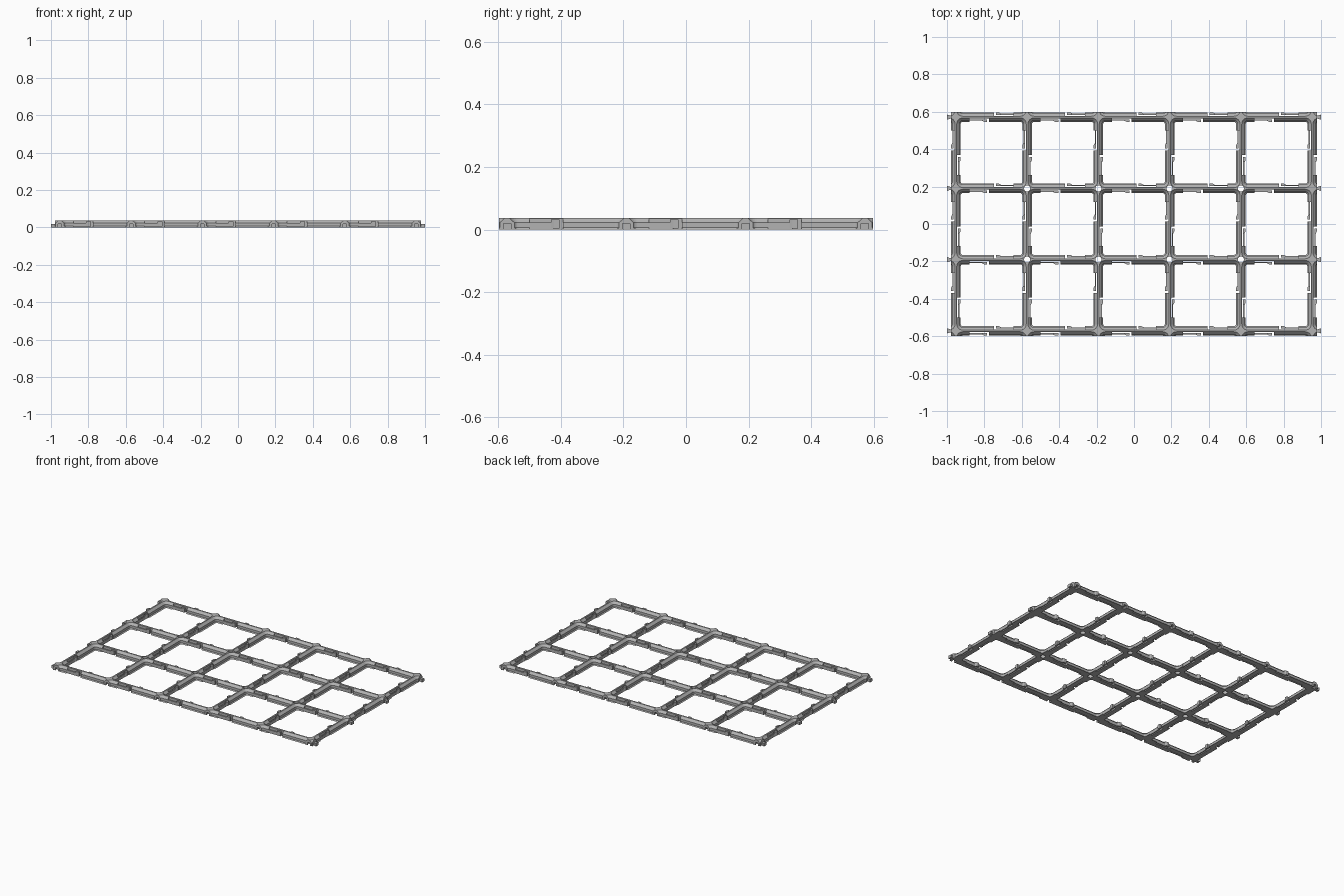
import bpy, bmesh
from math import pi, cos, sin, radians
from mathutils import Matrix, Vector

cube = bpy.data.objects.get("Cube")
if cube:
    bpy.data.objects.remove(cube)

PITCH, COLS, ROWS = 0.381, 5, 3
HEIGHT, FLANGE, CORNER = 0.0375, 0.0258, 0.0362
HALF_X, HALF_Y = PITCH * COLS / 2, PITCH * ROWS / 2
# Rail cross-section: (height, half width)
PROFILE = [(0, FLANGE), (0.0063, 0.0195), (0.0226, 0.0195), (HEIGHT, 0.0045)]
ARC = 6

grey = bpy.data.materials.new("plain grey")
grey.use_nodes = True
grey.diffuse_color = (0.45, 0.45, 0.45, 1)
grey.node_tree.nodes["Principled BSDF"].inputs["Base Color"].default_value = (0.45, 0.45, 0.45, 1)


def make_object(name, bm):
    bmesh.ops.recalc_face_normals(bm, faces=bm.faces[:])
    mesh = bpy.data.meshes.new(name)
    bm.to_mesh(mesh)
    bm.free()
    mesh.materials.append(grey)
    obj = bpy.data.objects.new(name, mesh)
    bpy.context.collection.objects.link(obj)
    return obj


def prism(bm, frame, outline, z0, z1):
    """Extrude a flat outline between two heights."""
    low = [bm.verts.new(frame @ Vector((x, y, z0))) for x, y in outline]
    high = [bm.verts.new(frame @ Vector((x, y, z1))) for x, y in outline]
    bm.faces.new(low[::-1])
    bm.faces.new(high)
    n = len(outline)
    for i in range(n):
        j = (i + 1) % n
        bm.faces.new((low[i], low[j], high[j], high[i]))


def box(bm, frame, x0, x1, y0, y1, z0, z1):
    prism(bm, frame, [(x0, y0), (x1, y0), (x1, y1), (x0, y1)], z0, z1)


def add_cell(bm, cx, cy):
    """One square tile with a stepped, rounded opening through it."""
    signs = [(1, 1), (-1, 1), (-1, -1), (1, -1)]
    loops = []
    for z, inset in PROFILE:
        radius = CORNER - inset
        centre = PITCH / 2 - CORNER
        loop = []
        for k, (sx, sy) in enumerate(signs):
            for s in range(ARC + 1):
                a = (k + s / ARC) * pi / 2
                loop.append(bm.verts.new((cx + sx * centre + radius * cos(a),
                                          cy + sy * centre + radius * sin(a), z)))
        loops.append(loop)
    n = len(loops[0])
    for a, b in zip(loops, loops[1:]):
        for i in range(n):
            j = (i + 1) % n
            bm.faces.new((a[i], a[j], b[j], b[i]))
    # Flat top and underside between the opening and the tile border
    for loop, z in ((loops[0], 0), (loops[-1], HEIGHT)):
        border = [bm.verts.new((cx + sx * PITCH / 2, cy + sy * PITCH / 2, z)) for sx, sy in signs]
        for k in range(4):
            first = k * (ARC + 1)
            for s in range(ARC):
                bm.faces.new((border[k], loop[first + s], loop[first + s + 1]))
            last = first + ARC
            bm.faces.new((border[k], loop[last], loop[(last + 1) % n], border[(k + 1) % 4]))


# Rail lattice, including an outer ring of cells that is trimmed away
bm = bmesh.new()
for i in range(-1, COLS + 1):
    for j in range(-1, ROWS + 1):
        add_cell(bm, (i + 0.5) * PITCH - HALF_X, (j + 0.5) * PITCH - HALF_Y)
bmesh.ops.remove_doubles(bm, verts=bm.verts[:], dist=1e-5)
for axis, half in ((Vector((1, 0, 0)), HALF_X), (Vector((0, 1, 0)), HALF_Y)):
    for side in (1, -1):
        geom = bm.verts[:] + bm.edges[:] + bm.faces[:]
        bmesh.ops.bisect_plane(bm, geom=geom, dist=1e-6, plane_co=axis * side * (half + FLANGE + 0.0002),
                               plane_no=axis * side, clear_outer=True)
        bmesh.ops.holes_fill(bm, edges=[e for e in bm.edges if e.is_boundary
                             and all(abs(v.co.dot(axis) * side - half - FLANGE - 0.0002) < 1e-5
                                     for v in e.verts)], sides=0)
lattice = make_object("grid_rails", bm)

# Clips along the rails, connectors on the rim, holes at inner crossings
cuts, clips, tabs = bmesh.new(), bmesh.new(), bmesh.new()
for i in range(COLS + 1):
    for j in range(ROWS + 1):
        node = Matrix.Translation((i * PITCH - HALF_X, j * PITCH - HALF_Y, 0))
        if 0 < i < COLS and 0 < j < ROWS:
            circle = [(0.0165 * cos(k * pi / 12), 0.0165 * sin(k * pi / 12)) for k in range(24)]
            prism(cuts, node, circle, -0.01, HEIGHT + 0.01)
        for k, (dx, dy) in enumerate([(1, 0), (0, 1), (-1, 0), (0, -1)]):
            frame = node @ Matrix.Rotation(radians(90 * k), 4, 'Z')
            if 0 <= i + dx <= COLS and 0 <= j + dy <= ROWS:
                # Slot, spring arm and hooked tip
                box(cuts, frame, 0.072, 0.178, -0.035, -0.0065, -0.01, HEIGHT + 0.01)
                box(clips, frame, 0.066, 0.150, -0.0192, -0.0125, 0.001, 0.0225)
                hook = [(0.140, -0.0125), (0.140, -0.0195), (0.150, -0.025),
                        (0.167, -0.025), (0.167, -0.0125)]
                prism(clips, frame, hook, 0.004, 0.032)
            elif dx:
                # Dovetail tab
                prism(tabs, frame, [(0.020, -0.008), (0.028, -0.008), (0.0476, -0.0135),
                                    (0.0476, 0.0135), (0.028, 0.008), (0.020, 0.008)], 0, 0.019)
            else:
                # Dovetail socket
                prism(cuts, frame, [(0.035, -0.009), (0.024, -0.009), (0.006, -0.014),
                                    (0.006, 0.014), (0.024, 0.009), (0.035, 0.009)], -0.01, 0.019)

cutter = make_object("slot_cutter", cuts)
cutter.hide_render = True
make_object("spring_clips", clips)
make_object("side_tabs", tabs)

mod = lattice.modifiers.new("openings", 'BOOLEAN')
mod.object = cutter
mod.operation = 'DIFFERENCE'
mod.solver = 'EXACT'
bpy.context.view_layer.objects.active = lattice
bpy.ops.object.modifier_apply(modifier=mod.name)
bpy.data.objects.remove(cutter)
